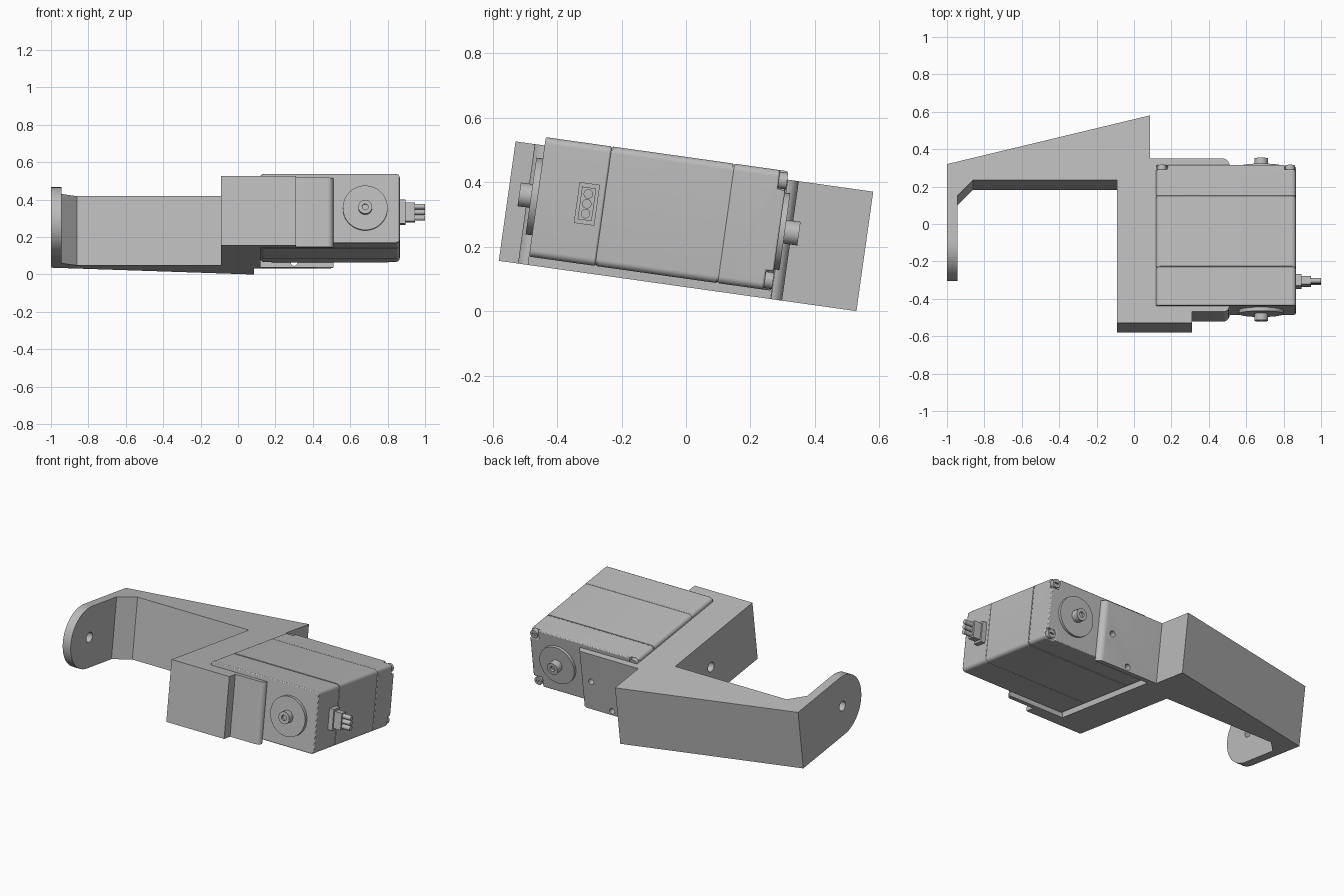
import bpy, bmesh, math
from mathutils import Matrix, Vector

if "Cube" in bpy.data.objects:
    bpy.data.objects.remove(bpy.data.objects["Cube"])

GREY = bpy.data.materials.new("light_grey")
GREY.use_nodes = True
COLOUR = (0.5, 0.5, 0.5, 1)
GREY.diffuse_color = COLOUR
GREY.node_tree.nodes["Principled BSDF"].inputs["Base Color"].default_value = COLOUR

# The whole assembly is tilted about x
TILT = Matrix.Translation((0, 0, 0.263)) @ Matrix.Rotation(math.radians(-8), 4, 'X')
AXES = {'x': lambda p, d: (d, p[0], p[1]),
        'y': lambda p, d: (p[0], d, p[1]),
        'z': lambda p, d: (p[0], p[1], d)}


def prism(name, pts, axis, a, b):
    """Extrude a flat outline along an axis from a to b."""
    bm = bmesh.new()
    face = bm.faces.new([bm.verts.new(AXES[axis](p, a)) for p in pts])
    ext = bmesh.ops.extrude_face_region(bm, geom=[face])
    verts = [g for g in ext["geom"] if isinstance(g, bmesh.types.BMVert)]
    shift = Vector(AXES[axis]((0, 0), b - a))
    bmesh.ops.translate(bm, vec=shift, verts=verts)
    bmesh.ops.recalc_face_normals(bm, faces=bm.faces)
    mesh = bpy.data.meshes.new(name)
    bm.to_mesh(mesh)
    bm.free()
    obj = bpy.data.objects.new(name, mesh)
    bpy.context.collection.objects.link(obj)
    obj.matrix_world = TILT
    mesh.materials.append(GREY)
    return obj


def arc(cx, cy, r, start, end, n=8):
    angles = [math.radians(start + (end - start) * i / n) for i in range(n + 1)]
    return [(cx + r * math.cos(t), cy + r * math.sin(t)) for t in angles]


def disc(name, cx, cy, r, axis, a, b, n=40):
    return prism(name, arc(cx, cy, r, 0, 360, n)[:-1], axis, a, b)


def rect(x0, x1, y0, y1, r=0):
    if not r:
        return [(x0, y0), (x1, y0), (x1, y1), (x0, y1)]
    return (arc(x1 - r, y1 - r, r, 0, 90) + arc(x0 + r, y1 - r, r, 90, 180)
            + arc(x0 + r, y0 + r, r, 180, 270) + arc(x1 - r, y0 + r, r, 270, 360))


def activate(obj):
    bpy.ops.object.select_all(action='DESELECT')
    obj.select_set(True)
    bpy.context.view_layer.objects.active = obj


def cut(obj, cutter):
    bpy.context.view_layer.update()
    mod = obj.modifiers.new("cut", 'BOOLEAN')
    mod.operation, mod.solver, mod.object = 'DIFFERENCE', 'EXACT', cutter
    activate(obj)
    bpy.ops.object.modifier_apply(modifier=mod.name)
    bpy.data.objects.remove(cutter)


# Bracket: tapered arm, side wall and two mounting tabs
H = 0.187
outline = [(-1, 0.125), (-1, 0.297), (0.085, 0.56), (0.085, 0.327)]
outline += arc(0.475, 0.292, 0.035, 90, 0)
outline += [(0.12, 0.29), (0.12, -0.468)]
outline += arc(0.478, -0.468, 0.032, 0, -90)
outline += [(0.31, -0.5), (0.31, -0.56), (-0.09, -0.56), (-0.09, 0.211),
            (-0.86, 0.211), (-0.945, 0.125)]
bracket = prism("bracket", outline, 'z', -H, H)
cut(bracket, disc("pivot_cutter", -0.12, 0, 0.03, 'x', -0.2, 0.1))
for x, z in ((0.43, 0), (0.3, -0.16)):
    cut(bracket, disc("hole_cutter", x, z, 0.018, 'y', 0.27, 0.36, 20))

# Rounded pivot plate at the end of the arm
plate = prism("pivot_plate", [(0.125, -H), (0.125, H)] + arc(-0.12, 0, H, 90, 270, 32),
              'x', -1, -0.945)
cut(plate, disc("plate_cutter", -0.12, 0, 0.03, 'x', -1.1, -0.9))

# Motor case in three shells with fine seams between them
X0, X1, Z0, Z1 = 0.118, 0.865, -0.161, 0.213
MID = (Z0 + Z1) / 2
case = []
for name, a, b, inset in (("front_case", -0.469, -0.262, 0),
                          ("front_seam", -0.262, -0.258, 0.003),
                          ("middle_case", -0.258, 0.118, 0),
                          ("rear_seam", 0.118, 0.122, 0.003),
                          ("rear_case", 0.122, 0.289, 0)):
    case.append(prism(name, rect(X0 + inset, X1 - inset, Z0 + inset, Z1 - inset, 0.022),
                      'y', a, b))

# Notched rear corners with screws
rear = case[-1]
screws = []
for x, sx in ((X0, 1), (X1, -1)):
    for z, sz in ((Z0, 1), (Z1, -1)):
        xs, zs = sorted((x - sx * 0.02, x + sx * 0.06)), sorted((z - sz * 0.02, z + sz * 0.06))
        cut(rear, prism("notch_cutter", rect(*xs, *zs), 'y', 0.265, 0.32))
        screw = disc("corner_screw", x + sx * 0.031, z + sz * 0.031, 0.026, 'y', 0.25, 0.291, 20)
        cut(screw, prism("slot_cutter", rect(x + sx * 0.031 - 0.014, x + sx * 0.031 + 0.014,
                                             z + sz * 0.031 - 0.004, z + sz * 0.031 + 0.004),
                         'y', 0.28, 0.3))
        screws.append(screw)

# Output horn at the front and idler at the rear
round_parts = []
for label, face, rim, tip in (("front", -0.46, -0.489, -0.526), ("rear", 0.28, 0.306, 0.35)):
    round_parts.append(disc(label + "_horn", 0.68, MID, 0.12, 'y', face, rim, 48))
    hub = disc(label + "_hub", 0.68, MID, 0.037, 'y', face, tip, 32)
    cut(hub, disc("hub_cutter", 0.68, MID, 0.016, 'y', tip - 0.015, tip + 0.015, 20))
    round_parts.append(hub)

# Cable connector with three pins
CY = -0.314
prism("connector_flange", rect(CY - 0.032, CY + 0.032, MID - 0.064, MID + 0.064), 'x', 0.86, 0.895)
prism("connector_plug", rect(CY - 0.022, CY + 0.022, MID - 0.051, MID + 0.051), 'x', 0.89, 0.945)
for i in (-1, 0, 1):
    round_parts.append(disc("connector_pin", CY, MID + i * 0.031, 0.0145, 'x', 0.94, 1, 20))

# Soft rim on the front and rear of the case, then smooth curved walls
for obj in (case[0], rear):
    mod = obj.modifiers.new("soft_rim", 'BEVEL')
    mod.width, mod.segments, mod.limit_method = 0.005, 2, 'ANGLE'
    mod.angle_limit = math.radians(60)
for obj in [bracket, plate] + case + screws + round_parts:
    activate(obj)
    bpy.ops.object.shade_smooth_by_angle(angle=math.radians(30))
